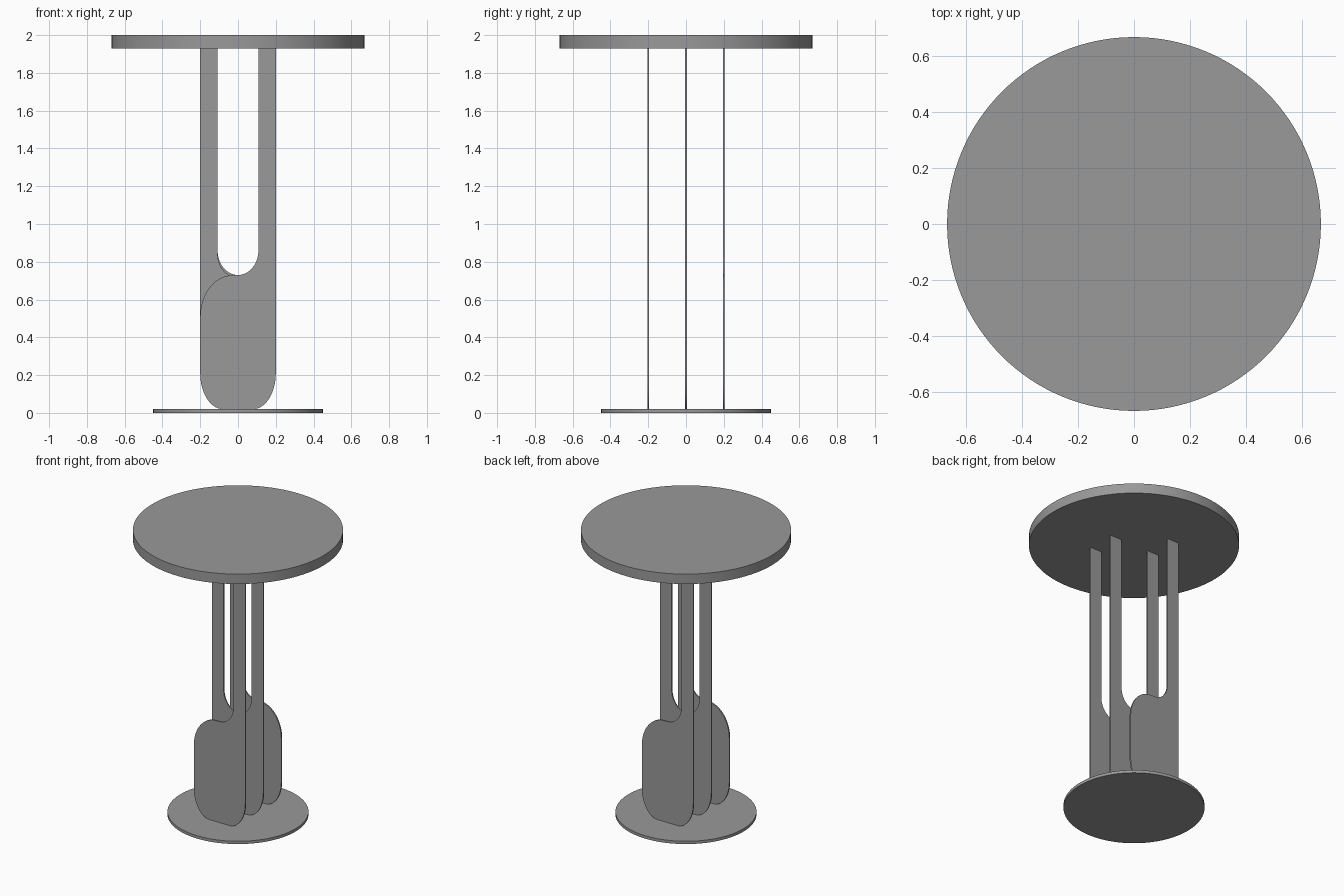
import bpy, bmesh
from math import cos, sin, radians

if "Cube" in bpy.data.objects:
    bpy.data.objects.remove(bpy.data.objects["Cube"])

THICK = 0.01
Z0, Z1 = 0.02, 1.93

# Dark grey finish for every part
grey = bpy.data.materials.new("dark_grey")
grey.diffuse_color = (0.32, 0.32, 0.32, 1)
grey.use_nodes = True
grey.node_tree.nodes["Principled BSDF"].inputs["Base Color"].default_value = grey.diffuse_color


def arc(cx, cz, rx, rz, a0, a1, n=20):
    """Points on an elliptical arc in the xz plane, angles in degrees."""
    return [(cx + rx * cos(radians(a0 + (a1 - a0) * i / n)),
             cz + rz * sin(radians(a0 + (a1 - a0) * i / n))) for i in range(n + 1)]


def finish(name, bm):
    bmesh.ops.recalc_face_normals(bm, faces=bm.faces)
    me = bpy.data.meshes.new(name)
    bm.to_mesh(me)
    bm.free()
    me.materials.append(grey)
    ob = bpy.data.objects.new(name, me)
    bpy.context.collection.objects.link(ob)
    bpy.context.view_layer.objects.active = ob
    ob.select_set(True)
    bpy.ops.object.shade_smooth_by_angle(angle=radians(30))
    ob.select_set(False)
    return ob


def panel(name, pts, y, flip=1):
    bm = bmesh.new()
    face = bm.faces.new([bm.verts.new((flip * x, y - THICK / 2, z)) for x, z in pts])
    ext = bmesh.ops.extrude_face_region(bm, geom=[face])
    verts = [v for v in ext["geom"] if isinstance(v, bmesh.types.BMVert)]
    bmesh.ops.translate(bm, verts=verts, vec=(0, THICK, 0))
    return finish(name, bm)


def disc(name, radius, z0, z1):
    bm = bmesh.new()
    bmesh.ops.create_cone(bm, cap_ends=True, segments=128, radius1=radius,
                          radius2=radius, depth=z1 - z0)
    bmesh.ops.translate(bm, verts=bm.verts, vec=(0, 0, (z0 + z1) / 2))
    return finish(name, bm)


# Table top and floor plate
disc("table_top", 0.669, Z1, 2.0)
disc("base_plate", 0.449, 0.0, Z0)

# Rounded bottom shared by all panels
bottom = (arc(-0.08, Z0 + 0.19, 0.12, 0.19, 180, 270)
          + arc(0.08, Z0 + 0.19, 0.12, 0.19, 270, 360))

# Outer panels: one leg each, rounded shoulder on the other side
single = (bottom + [(0.2, Z1), (0.108, Z1)]
          + arc(0.0, 0.86, 0.108, 0.13, 0, -90)
          + arc(-0.03, 0.51, 0.17, 0.218, 90, 180))
panel("front_panel", single, -0.2)
panel("back_panel", single, 0.2, flip=-1)

# Middle panel: two legs joined by a U-shaped opening
double = (bottom + [(0.2, Z1), (0.108, Z1)]
          + arc(0.0, 0.845, 0.108, 0.13, 0, -180, 40)
          + [(-0.108, Z1), (-0.2, Z1)])
panel("middle_panel", double, 0.0)
